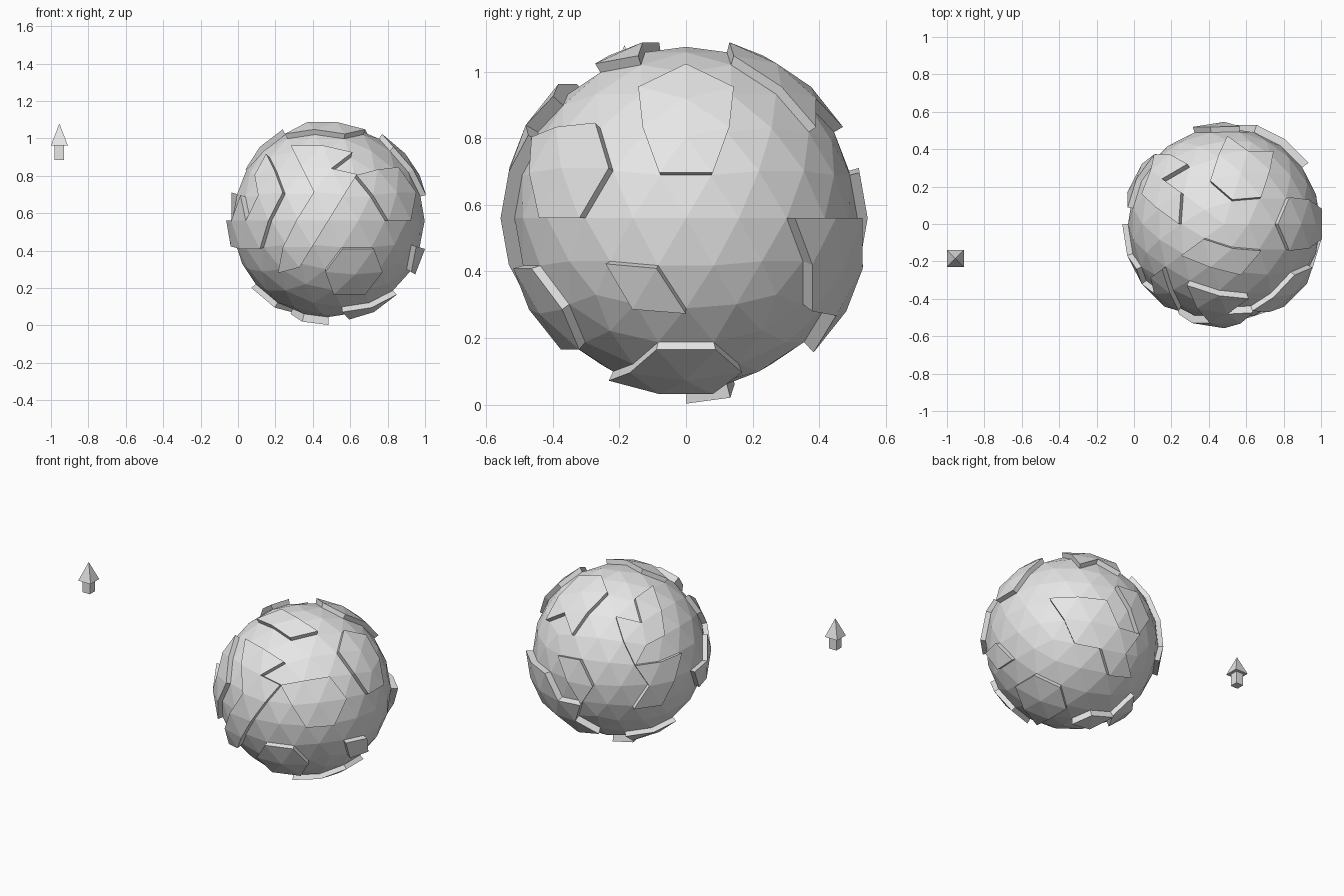
import bpy
import bmesh
from math import radians
from mathutils import Vector

default_cube = bpy.data.objects.get("Cube")
if default_cube:
    bpy.data.objects.remove(default_cube, do_unlink=True)

CENTRE = Vector((.483, 0, .56))
RADIUS = .515
LOW, HIGH = 1.06, 1.082

# One plain grey for everything
stone = bpy.data.materials.new("stone_grey")
stone.use_nodes = True
grey = (.8, .8, .8, 1)
stone.diffuse_color = grey
stone.node_tree.nodes["Principled BSDF"].inputs["Base Color"].default_value = grey


def finish(bm, name, location):
    mesh = bpy.data.meshes.new(name)
    bmesh.ops.recalc_face_normals(bm, faces=bm.faces[:])
    bm.to_mesh(mesh)
    bm.free()
    mesh.materials.append(stone)
    obj = bpy.data.objects.new(name, mesh)
    obj.location = location
    bpy.context.collection.objects.link(obj)
    return obj


def faceted_ball():
    bm = bmesh.new()
    bmesh.ops.create_icosphere(bm, subdivisions=3, radius=RADIUS)
    return bm


def inside(u, v, outline):
    hit = False
    for (au, av), (bu, bv) in zip(outline, outline[1:] + outline[:1]):
        if (av > v) != (bv > v) and u < au + (v - av) * (bu - au) / (bv - av):
            hit = not hit
    return hit


# Direction each outline is projected from: (depth axis, sign, two drawing axes)
SIDES = {
    "front": ("y", -1, "x", "z"),
    "back": ("y", 1, "x", "z"),
    "left": ("x", 1, "y", "z"),
    "right": ("x", -1, "y", "z"),
    "top": ("z", 1, "x", "y"),
    "bottom": ("z", -1, "x", "y"),
}


def plate(name, side, lift, *outline):
    """Raise the ball facets whose centres fall inside an outline."""
    depth, sign, first, second = SIDES[side]
    bm = faceted_ball()
    outside = []
    for face in bm.faces:
        middle = face.calc_center_median()
        point = middle * LOW + CENTRE
        facing = getattr(middle, depth) * sign > 0
        if not (facing and inside(getattr(point, first), getattr(point, second), list(outline))):
            outside.append(face)
    bmesh.ops.delete(bm, geom=outside, context="FACES")
    raised = bmesh.ops.extrude_face_region(bm, geom=bm.faces[:])
    for item in raised["geom"]:
        if isinstance(item, bmesh.types.BMVert):
            item.co *= lift
    return finish(bm, name, CENTRE)


# Planet body
finish(faceted_ball(), "planet", CENTRE)

# Raised land plates, front
plate("front_right_land", "front", LOW,
      (.14, .93), (.25, .71), (.14, .40), (-.02, .40), (-.06, .56),
      (.005, .71), (.04, .575), (.11, .70), (.08, .80))
plate("front_centre_land", "front", HIGH,
      (.27, .97), (.61, .95), (.505, .83), (.65, .80), (.34, .30),
      (.21, .28), (.23, .42), (.31, .56), (.39, .71))
plate("front_low_land", "front", LOW,
      (.54, .43), (.72, .43), (.78, .28), (.69, .15), (.50, .15), (.45, .28))

# Plates on the left flank
plate("left_high_land", "left", LOW,
      (0, 1.05), (.15, .97), (.14, .83), (.09, .67),
      (-.09, .67), (-.14, .83), (-.15, .97))
plate("left_front_land", "left", LOW,
      (-.45, .55), (-.49, .70), (-.41, .85), (-.27, .86), (-.22, .71), (-.31, .55))
plate("left_low_land", "left", LOW,
      (-.25, .43), (-.08, .43), (.01, .27), (-.16, .27))

# Plates on the top
plate("top_front_land", "top", LOW,
      (.23, -.165), (.37, -.07), (.525, -.12), (.70, -.13), (.57, -.285), (.40, -.24))
plate("top_back_land", "top", LOW,
      (.49, .48), (.61, .385), (.76, .40), (.68, .13), (.52, .12), (.40, .23))
plate("top_right_land", "top", LOW,
      (.30, .33), (.155, .235), (.265, .17), (.25, -.02),
      (.11, .08), (.03, .16), (.075, .30), (.185, .39))

# Plates on the back and the right flank
plate("back_left_land", "back", HIGH,
      (.94, .57), (.65, .57), (.56, .42), (.39, .425), (.46, .285),
      (.34, .19), (.51, .15), (.635, .27), (.78, .27), (.87, .42))
plate("back_centre_land", "back", LOW,
      (.58, .71), (.40, .73), (.30, .56), (.40, .41), (.48, .56))
plate("right_back_land", "right", LOW,
      (.39, .71), (.08, .72), (.16, .56), (.22, .40), (.39, .40), (.31, .56))

# Plates underneath
plate("bottom_left_land", "bottom", LOW,
      (.87, -.10), (.87, .10), (.72, .18), (.58, .09),
      (.58, -.09), (.54, -.25), (.72, -.18))
plate("bottom_centre_land", "bottom", HIGH,
      (.49, -.01), (.45, .14), (.28, .15), (.34, -.01))
plate("bottom_right_land", "bottom", LOW,
      (.30, .14), (.25, .30), (.12, .15), (.05, -.01), (.20, -.01))


# Small floating tree: square trunk and pyramid crown
def square_spike(name, base, tip, low, high):
    bm = bmesh.new()
    bmesh.ops.create_cone(bm, cap_ends=True, segments=4, depth=high - low,
                          radius1=base * 2 ** .5, radius2=tip * 2 ** .5)
    obj = finish(bm, name, (-.955, -.185, (low + high) / 2))
    obj.rotation_euler.z = radians(45)


square_spike("tree_trunk", .026, .026, .885, .965)
square_spike("tree_crown", .045, 0, .963, 1.08)
